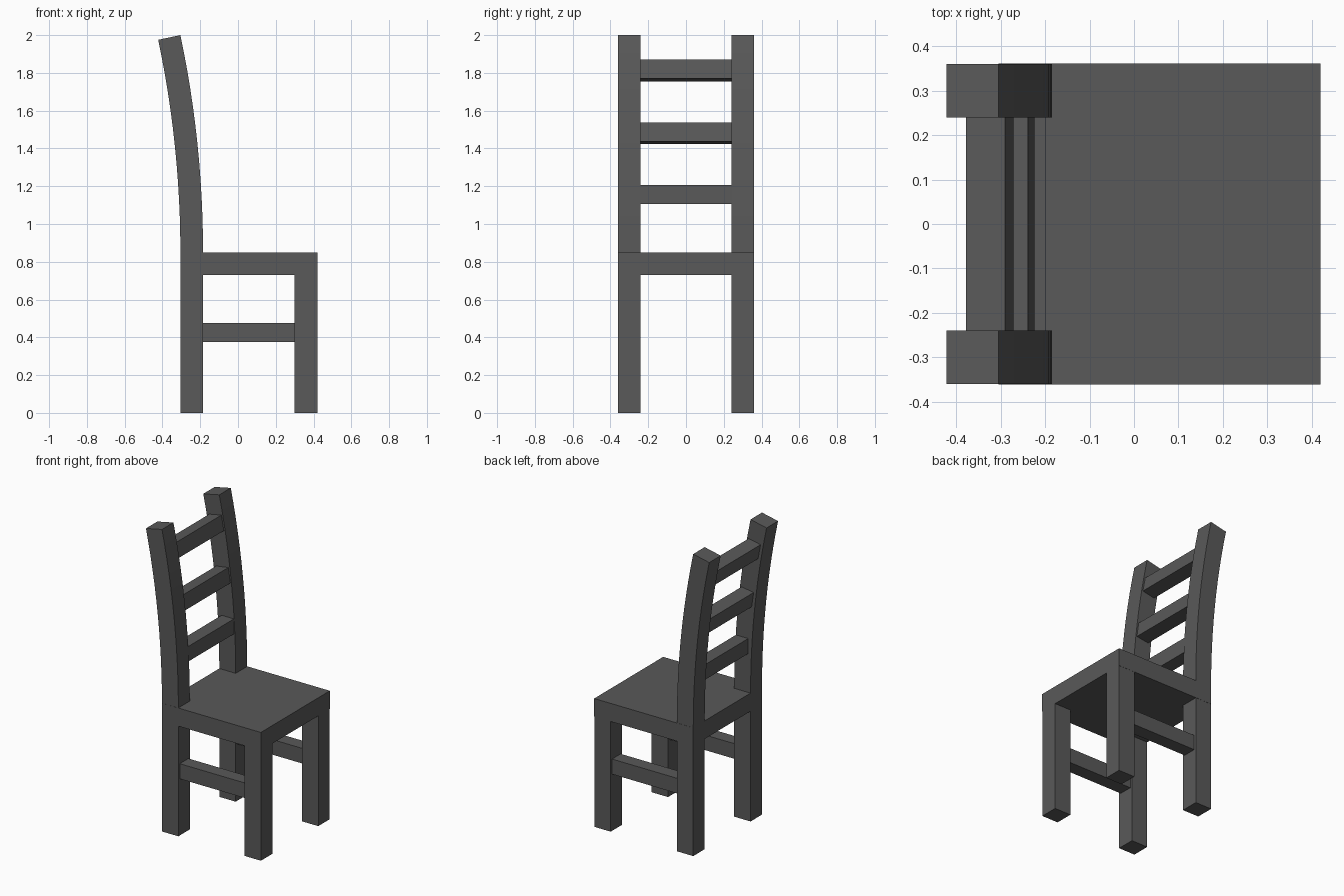
import bpy
import bmesh
from math import sin, cos, asin
from mathutils import Matrix

cube = bpy.data.objects.get("Cube")
if cube:
    bpy.data.objects.remove(cube, do_unlink=True)

# Single charcoal paint
paint = bpy.data.materials.new("charcoal_grey")
paint.use_nodes = True
colour = (0.1, 0.1, 0.1, 1.0)
paint.diffuse_color = colour
paint.node_tree.nodes["Principled BSDF"].inputs["Base Color"].default_value = colour


def add_object(name, bm):
    bmesh.ops.recalc_face_normals(bm, faces=bm.faces)
    mesh = bpy.data.meshes.new(name)
    bm.to_mesh(mesh)
    bm.free()
    mesh.materials.append(paint)
    obj = bpy.data.objects.new(name, mesh)
    bpy.context.collection.objects.link(obj)
    return obj


def box(name, centre, size, tilt=0.0):
    bm = bmesh.new()
    bmesh.ops.create_cube(bm, size=1.0)
    bmesh.ops.scale(bm, vec=size, verts=bm.verts)
    obj = add_object(name, bm)
    obj.matrix_world = Matrix.Translation(centre) @ Matrix.Rotation(-tilt, 4, "Y")
    return obj


SEAT_BOTTOM, SEAT_TOP = 0.73, 0.85
THICK = 0.12
FRONT_X, REAR_X = 0.36, -0.245
SIDE_Y = 0.30


def back_post(name, y, segments=12):
    """Square post swept backwards along a circular arc."""
    rise, lean = 2.0 - SEAT_TOP, 0.12
    radius = (rise ** 2 + lean ** 2) / (2 * lean)
    sweep = asin(rise / radius)
    front = REAR_X + THICK / 2
    bm = bmesh.new()
    rings = []
    for i in range(segments + 1):
        a = sweep * i / segments
        ring = []
        for depth, side in ((0, -1), (0, 1), (THICK, 1), (THICK, -1)):
            r = radius - depth
            ring.append(bm.verts.new((front - radius + r * cos(a),
                                      y + side * THICK / 2,
                                      SEAT_TOP + r * sin(a))))
        rings.append(ring)
    for low, high in zip(rings, rings[1:]):
        for k in range(4):
            n = (k + 1) % 4
            bm.faces.new((low[k], low[n], high[n], high[k]))
    bm.faces.new(rings[0])
    bm.faces.new(rings[-1])
    add_object(name, bm)


# Seat slab
box("seat", (0.0575, 0, (SEAT_BOTTOM + SEAT_TOP) / 2),
    (0.725, 0.722, SEAT_TOP - SEAT_BOTTOM))

# Legs, side stretchers and back posts, one set per side
for side, y in (("first", -SIDE_Y), ("second", SIDE_Y)):
    for end, x in (("seat_front", FRONT_X), ("backrest", REAR_X)):
        box(f"{side}_{end}_leg", (x, y, SEAT_BOTTOM / 2), (THICK, THICK, SEAT_BOTTOM))
    box(f"{side}_side_stretcher", ((FRONT_X + REAR_X) / 2, y, 0.425),
        (FRONT_X - REAR_X - THICK, 0.09, 0.10))
    back_post(f"{side}_back_post", y)

# Backrest rungs, tilting more towards the top
rungs = {
    "lower": (-0.243, 1.157, 0.0),
    "middle": (-0.276, 1.48, 0.15),
    "upper": (-0.325, 1.812, 0.19),
}
for level, (x, z, tilt) in rungs.items():
    box(f"{level}_back_rung", (x, 0, z), (0.09, 2 * SIDE_Y - THICK, 0.10), tilt)
